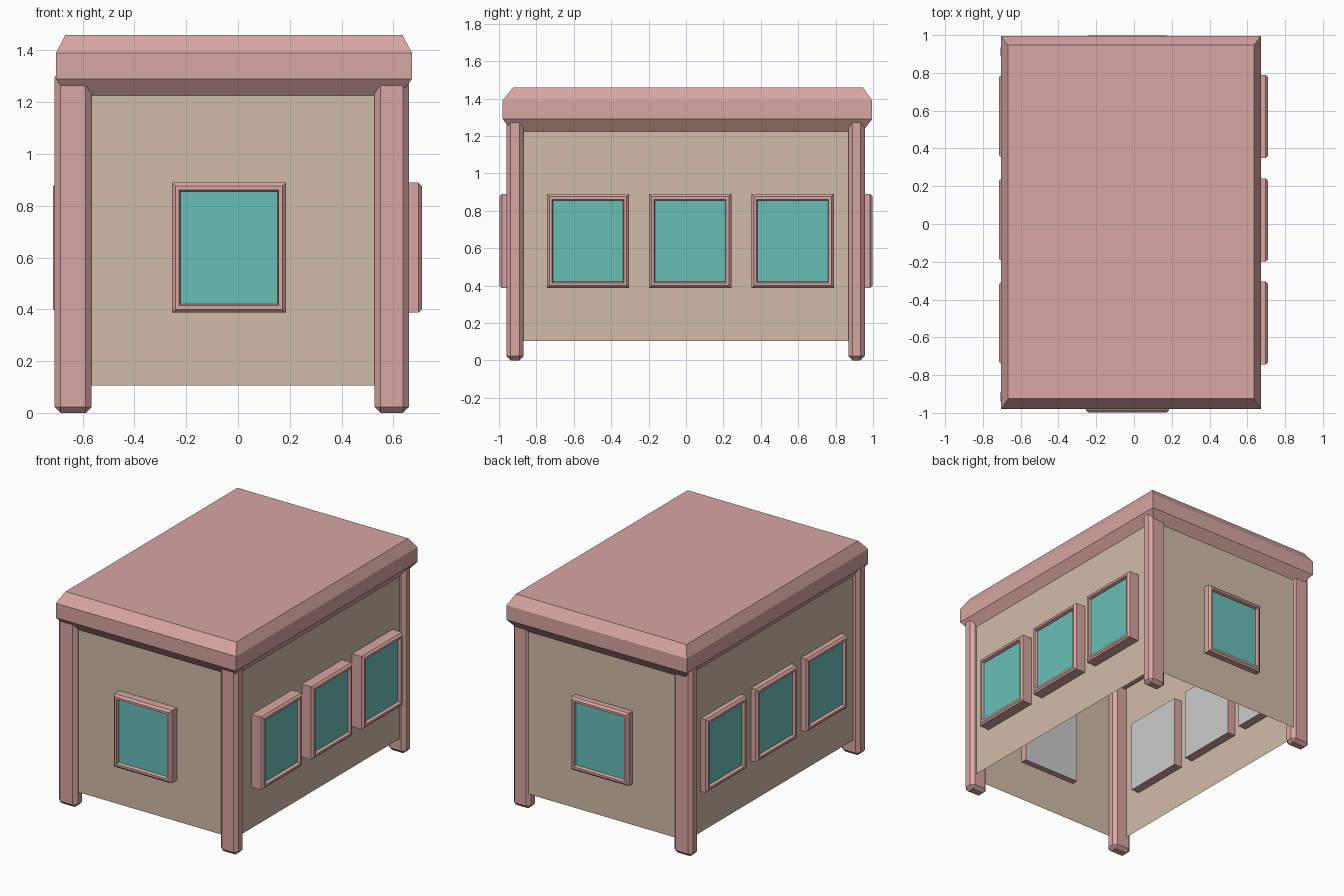
import bpy, bmesh
from math import radians
from mathutils import Matrix, Vector

if "Cube" in bpy.data.objects:
    bpy.data.objects.remove(bpy.data.objects["Cube"])


def material(name, rgb):
    m = bpy.data.materials.new(name)
    m.diffuse_color = (*rgb, 1)
    m.use_nodes = True
    m.node_tree.nodes["Principled BSDF"].inputs["Base Color"].default_value = m.diffuse_color
    return m


TRIM = material("trim_pink", (0.68, 0.38, 0.36))
WALL = material("wall_tan", (0.64, 0.50, 0.39))
GLASS = material("glass_teal", (0.14, 0.52, 0.47))
BACK = material("backing_grey", (0.6, 0.6, 0.6))


def finish(bm, name, mats, matrix=Matrix()):
    me = bpy.data.meshes.new(name)
    bm.to_mesh(me)
    bm.free()
    for m in mats:
        me.materials.append(m)
    ob = bpy.data.objects.new(name, me)
    ob.matrix_world = matrix
    bpy.context.collection.objects.link(ob)
    return ob


def loft(name, rings, mats, caps=(0, 0), matrix=Matrix()):
    """Stack rectangles (x0, x1, y0, y1, z); caps = end material slots or None."""
    bm = bmesh.new()
    loops = [[bm.verts.new(p) for p in ((a, c, z), (b, c, z), (b, d, z), (a, d, z))]
             for a, b, c, d, z in rings]
    for lo, hi in zip(loops, loops[1:]):
        for i in range(4):
            j = (i + 1) % 4
            bm.faces.new((lo[i], lo[j], hi[j], hi[i]))
    if caps[0] is not None:
        bm.faces.new(loops[0][::-1]).material_index = caps[0]
    if caps[1] is not None:
        bm.faces.new(loops[-1]).material_index = caps[1]
    return finish(bm, name, mats, matrix)


def chamfered_box(name, x0, x1, y0, y1, z0, z1, size, mat):
    bm = bmesh.new()
    bmesh.ops.create_cube(bm, size=1)
    bmesh.ops.scale(bm, vec=(x1 - x0, y1 - y0, z1 - z0), verts=bm.verts)
    bmesh.ops.translate(bm, vec=((x0 + x1) / 2, (y0 + y1) / 2, (z0 + z1) / 2), verts=bm.verts)
    bmesh.ops.bevel(bm, geom=bm.edges[:], offset=size, segments=1, affect='EDGES')
    return finish(bm, name, [mat])


# Open thin-walled shell, no floor
shell = (-0.665, 0.625, -0.93, 0.945)
loft("walls", [(*shell, 0.105), (*shell, 1.25)], [WALL], (None, None))

# Roof slab with sloped edges above and below
eave = (-0.703, 0.672, -0.98, 0.995)
loft("roof", [(-0.655, 0.625, -0.93, 0.945, 1.225),
              (*eave, 1.29), (*eave, 1.39),
              (-0.667, 0.635, -0.925, 0.947, 1.459)], [TRIM])

# Corner posts
for side, x0, x1 in (("left", -0.708, -0.565), ("right", 0.527, 0.66)):
    for end, y0, y1 in (("front", -0.96, -0.868), ("back", 0.868, 0.956)):
        chamfered_box(f"{end}_{side}_post", x0, x1, y0, y1, 0, 1.32, 0.023, TRIM)


# Windows: chamfered frame, recessed glass, plain back
def window(name, position, turn):
    steps = [(0.22, 0.251, -0.11), (0.22, 0.251, -0.013), (0.207, 0.238, 0),
             (0.192, 0.223, 0), (0.188, 0.217, -0.02)]
    rings = [(-w, w, -h, h, z) for w, h, z in steps]
    matrix = (Matrix.Translation(Vector(position)) @ Matrix.Rotation(radians(turn), 4, 'Z')
              @ Matrix.Rotation(radians(90), 4, 'X'))
    loft(name, rings, [TRIM, GLASS, BACK], (2, 1), matrix)


MID = 0.638
window("front_window", (-0.035, -0.998, MID), 0)
window("back_window", (-0.035, 0.998, MID), 180)
for n, y in enumerate((-0.524, 0.022, 0.57), 1):
    window(f"right_window_{n}", (0.71, y, MID), 90)
    window(f"left_window_{n}", (-0.714, y, MID), -90)
